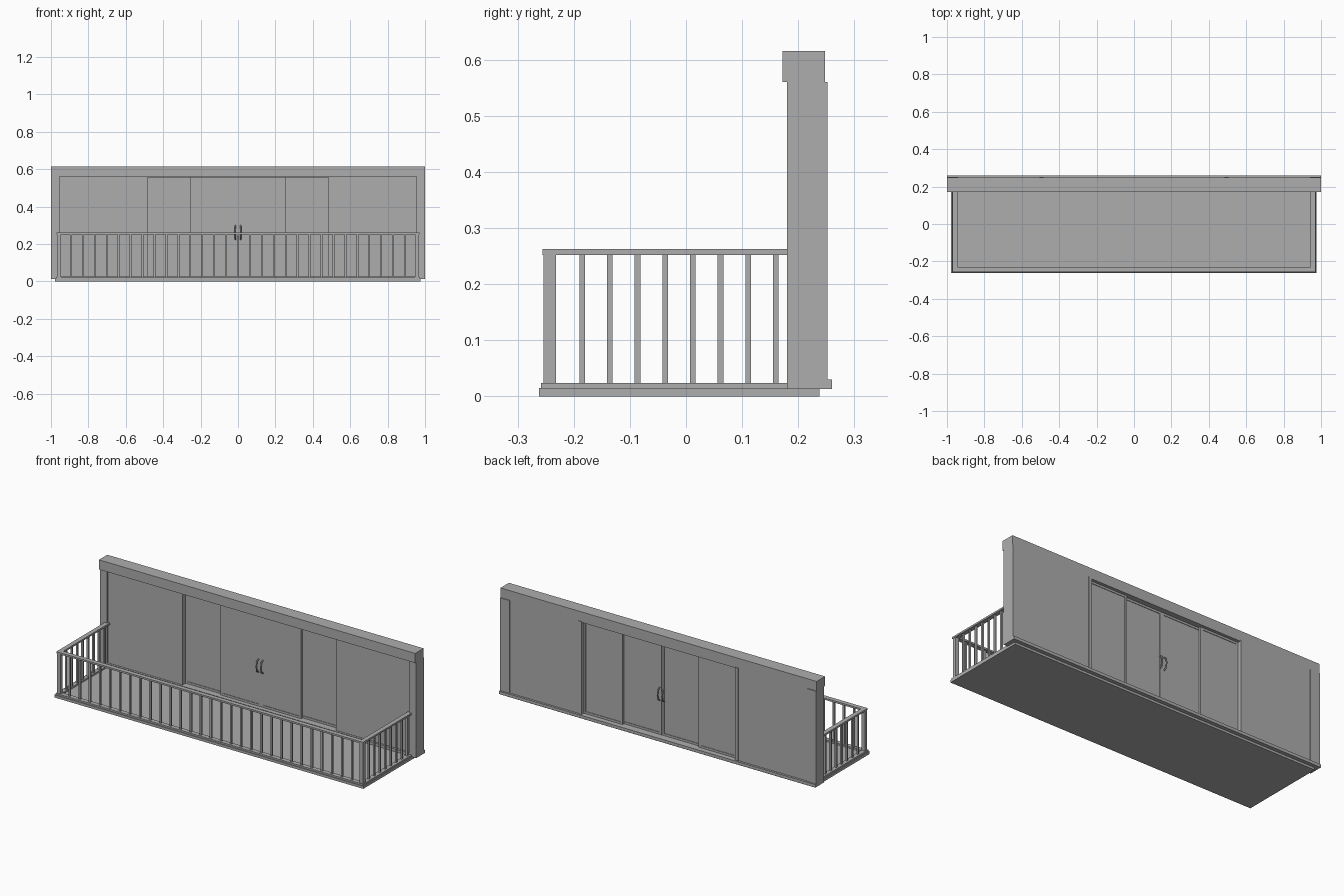
import bpy
from mathutils import Vector

cube = bpy.data.objects.get("Cube")
if cube:
    bpy.data.objects.remove(cube, do_unlink=True)

grey = bpy.data.materials.new("plain grey")
grey.use_nodes = True
COLOUR = (0.42, 0.42, 0.42, 1)
grey.diffuse_color = COLOUR
grey.node_tree.nodes["Principled BSDF"].inputs["Base Color"].default_value = COLOUR


def boxes(name, spans):
    """One object from boxes given as (x0, x1, y0, y1, z0, z1)."""
    verts, faces = [], []
    for x0, x1, y0, y1, z0, z1 in spans:
        n = len(verts)
        for z in (z0, z1):
            verts += [(x0, y0, z), (x1, y0, z), (x1, y1, z), (x0, y1, z)]
        faces += [[n + 3, n + 2, n + 1, n], [n + 4, n + 5, n + 6, n + 7]]
        for i in range(4):
            j = (i + 1) % 4
            faces.append([n + i, n + j, n + 4 + j, n + 4 + i])
    mesh = bpy.data.meshes.new(name)
    mesh.from_pydata(verts, [], faces)
    mesh.materials.append(grey)
    obj = bpy.data.objects.new(name, mesh)
    bpy.context.collection.objects.link(obj)
    return obj


def both_sides(span):
    """The box and its mirror image across x."""
    x0, x1, *rest = span
    return [span, (-x1, -x0, *rest)]


def u_rail(name, outer, width, front, z0, z1):
    """Rail along the front and both sides, ending at the wall."""
    inner = outer - width
    boxes(name, [(-outer, outer, front, front + width, z0, z1)]
          + both_sides((inner, outer, front + width, 0.195, z0, z1)))


# Floor slab and railing
boxes("floor_slab", [(-0.978, 0.976, -0.262, 0.238, 0, 0.015)])
u_rail("bottom_rail", 0.972, 0.026, -0.258, 0.015, 0.024)
u_rail("top_rail", 0.970, 0.026, -0.256, 0.252, 0.262)

RAIL_X, RAIL_Y, HALF = 0.957, -0.243, 0.005
LOW, HIGH = 0.024, 0.252
GAPS = 30
bars = []
for i in range(1, GAPS):
    x = -RAIL_X + 2 * RAIL_X * i / GAPS
    bars.append((x - HALF, x + HALF, RAIL_Y - HALF, RAIL_Y + HALF, LOW, HIGH))
boxes("front_balusters", bars)

bars = []
for i in range(8):
    y = -0.185 + 0.0493 * i
    bars += both_sides((RAIL_X - HALF, RAIL_X + HALF, y - HALF, y + HALF, LOW, HIGH))
boxes("side_balusters", bars)
boxes("corner_posts", both_sides((RAIL_X - 0.011, RAIL_X + 0.011,
                                  -0.254, -0.232, LOW, HIGH)))

# Wall with a wide door opening
DOOR, TOP, SILL = 0.485, 0.555, 0.03
boxes("wall", both_sides((DOOR, 1.0, 0.192, 0.248, SILL, 0.562))
      + [(-DOOR, DOOR, 0.192, 0.248, TOP, 0.562)])
boxes("wall_base", [(-1.0, 1.0, 0.18, 0.26, 0.013, SILL)])
boxes("wall_cap", [(-1.0, 1.0, 0.172, 0.248, 0.56, 0.615)])
boxes("front_pilasters", both_sides((0.955, 1.0, 0.18, 0.192, SILL, 0.56)))
boxes("back_pilasters", both_sides((0.94, 1.0, 0.248, 0.252, SILL, 0.56)))
boxes("back_door_trim", both_sides((DOOR, 0.505, 0.248, 0.252, SILL, 0.56)))


# Four sliding door panels, the middle pair on the front track
def door_panel(name, x0, x1, y):
    z0, z1, f, d = SILL, TOP, 0.012, 0.012
    boxes(name + "_frame", [
        (x0, x0 + f, y, y + d, z0, z1), (x1 - f, x1, y, y + d, z0, z1),
        (x0 + f, x1 - f, y, y + d, z0, z0 + f),
        (x0 + f, x1 - f, y, y + d, z1 - f, z1)])
    boxes(name + "_pane", [(x0 + f, x1 - f, y + 0.003, y + d - 0.003,
                            z0 + f, z1 - f)])


door_panel("right_outer_door", -DOOR, -0.24, 0.218)
door_panel("right_inner_door", -0.255, -0.002, 0.205)
door_panel("left_inner_door", 0.002, 0.255, 0.205)
door_panel("left_outer_door", 0.24, DOOR, 0.218)
boxes("door_meeting_strip", [(-0.003, 0.003, 0.207, 0.215, SILL, TOP)])


# Bowed pull handles on both faces of the middle doors
def handle(name, x, y, out):
    curve = bpy.data.curves.new(name, "CURVE")
    curve.dimensions = "3D"
    curve.bevel_depth = 0.004
    curve.bevel_resolution = 1
    curve.use_fill_caps = True
    spline = curve.splines.new("POLY")
    path = [(0, 0.225), (0.7, 0.235), (1, 0.262), (0.7, 0.289), (0, 0.299)]
    spline.points.add(len(path) - 1)
    for point, (reach, z) in zip(spline.points, path):
        point.co = Vector((x, y + out * reach, z, 1))
    curve.materials.append(grey)
    obj = bpy.data.objects.new(name, curve)
    bpy.context.collection.objects.link(obj)


for side, x in (("left", 0.014), ("right", -0.014)):
    handle(side + "_front_handle", x, 0.206, -0.022)
    handle(side + "_back_handle", x, 0.216, 0.022)
